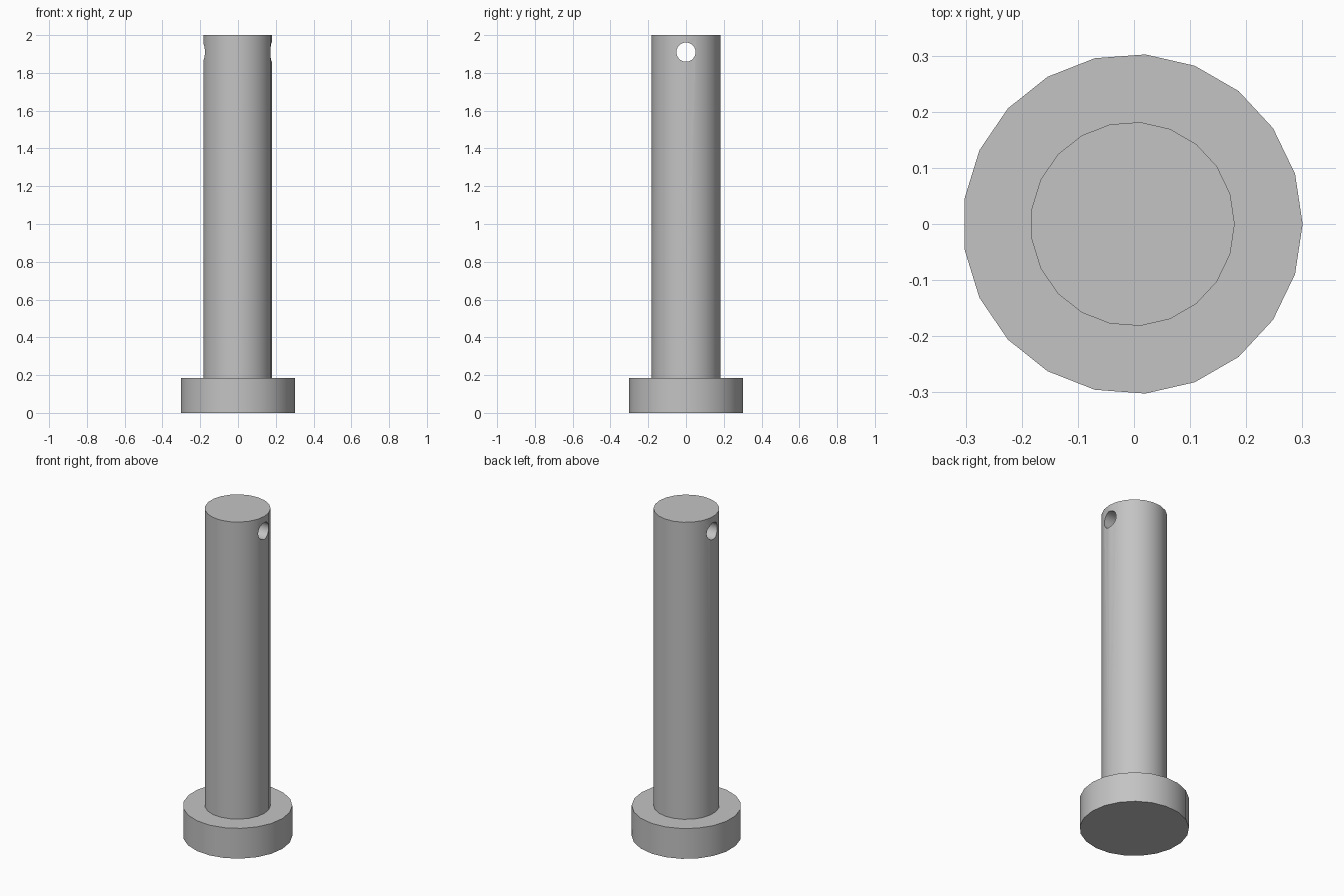
import bpy
import bmesh
from math import cos, sin, tau
from mathutils import Matrix

cube = bpy.data.objects.get("Cube")
if cube:
    bpy.data.objects.remove(cube, do_unlink=True)

SIDES = 21
AXIS_X = -0.0025  # centres the odd-sided outline

# Material
steel = bpy.data.materials.new("grey_steel")
steel.use_nodes = True
colour = (0.55, 0.55, 0.55, 1)
steel.diffuse_color = colour
steel.node_tree.nodes["Principled BSDF"].inputs["Base Color"].default_value = colour


def cylinder(name, radius, low, high, matrix):
    """Extrude a regular polygon with its first corner on +x."""
    bm = bmesh.new()
    ring = [bm.verts.new((radius * cos(tau * i / SIDES),
                          radius * sin(tau * i / SIDES), low))
            for i in range(SIDES)]
    base = bm.faces.new(ring)
    top = bmesh.ops.extrude_face_region(bm, geom=[base], use_keep_orig=True)["geom"]
    moved = [v for v in top if isinstance(v, bmesh.types.BMVert)]
    bmesh.ops.translate(bm, verts=moved, vec=(0, 0, high - low))
    bmesh.ops.recalc_face_normals(bm, faces=bm.faces[:])
    bm.transform(matrix)
    mesh = bpy.data.meshes.new(name)
    bm.to_mesh(mesh)
    bm.free()
    mesh.materials.append(steel)
    obj = bpy.data.objects.new(name, mesh)
    bpy.context.collection.objects.link(obj)
    return obj


def activate(obj):
    bpy.ops.object.select_all(action="DESELECT")
    obj.select_set(True)
    bpy.context.view_layer.objects.active = obj


# Head and shaft
upright = Matrix.Translation((AXIS_X, 0, 0))
head = cylinder("pin_head", 0.303, 0, 0.185, upright)
shaft = cylinder("pin_shaft", 0.182, 0.17, 2, upright)

# Cross hole near the shaft tip
sideways = Matrix.Translation((0, 0, 1.91)) @ Matrix.Rotation(tau / 4, 4, "Y")
drill = cylinder("hole_cutter", 0.051, -0.4, 0.4, sideways)
cut = shaft.modifiers.new("cross_hole", "BOOLEAN")
cut.operation = "DIFFERENCE"
cut.solver = "EXACT"
cut.object = drill
activate(shaft)
bpy.ops.object.modifier_apply(modifier=cut.name)
bpy.data.objects.remove(drill, do_unlink=True)

# Smooth round walls with crisp rims
for part in (head, shaft):
    activate(part)
    bpy.ops.object.shade_smooth_by_angle(angle=tau / 12)
